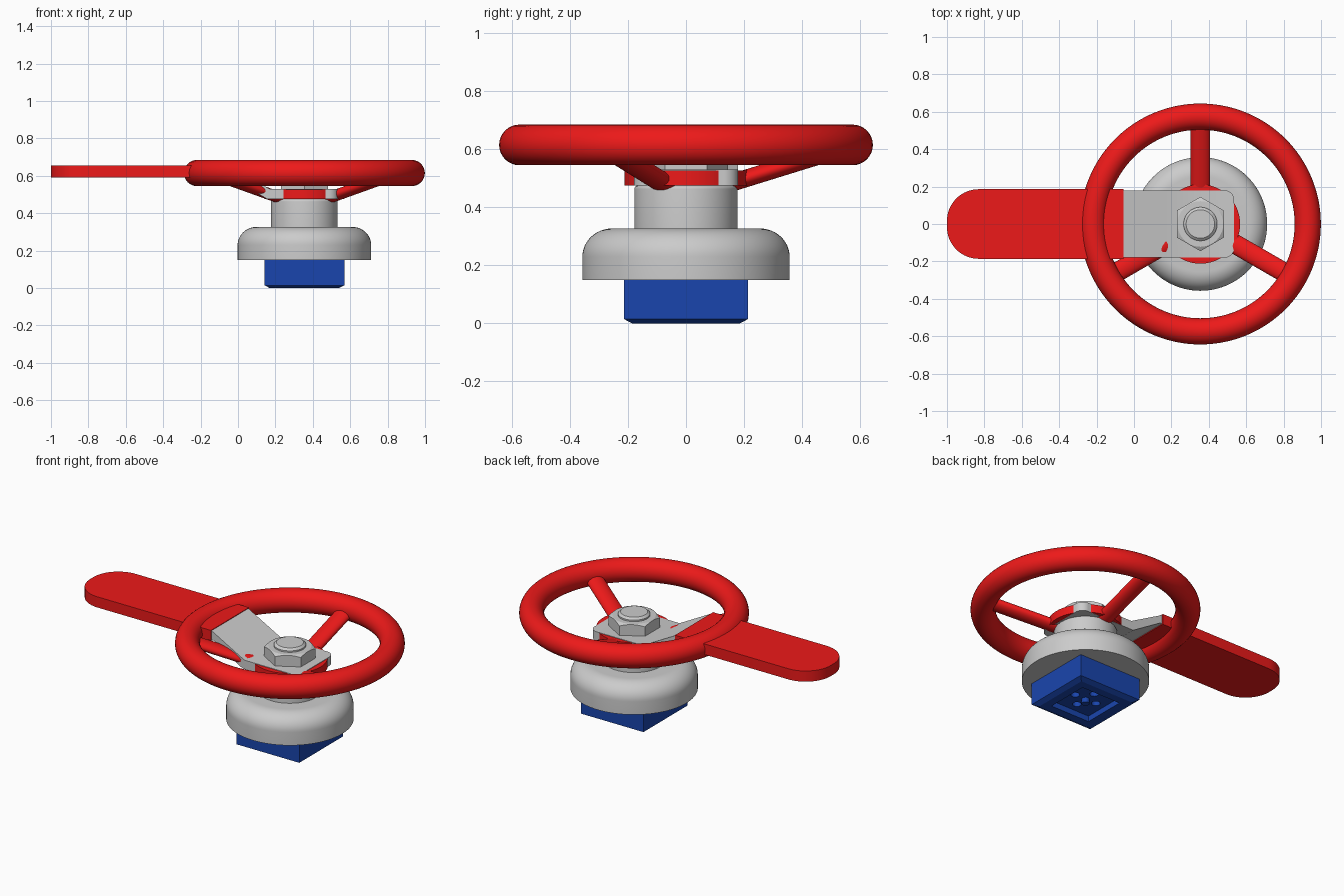
import bpy, bmesh
from math import cos, sin, pi, radians, atan2
from mathutils import Matrix, Vector

if "Cube" in bpy.data.objects:
    bpy.data.objects.remove(bpy.data.objects["Cube"])

CX = 0.355  # x of the valve axis


def material(name, color):
    m = bpy.data.materials.new(name)
    m.diffuse_color = color
    m.use_nodes = True
    m.node_tree.nodes["Principled BSDF"].inputs["Base Color"].default_value = m.diffuse_color
    return m


RED = material("red", (0.85, 0.01, 0.01, 1))
BLUE = material("blue", (0.01, 0.06, 0.42, 1))


def finish(bm, name, mat=None, smooth=True):
    bmesh.ops.recalc_face_normals(bm, faces=bm.faces)
    me = bpy.data.meshes.new(name)
    bm.to_mesh(me)
    bm.free()
    ob = bpy.data.objects.new(name, me)
    bpy.context.collection.objects.link(ob)
    if mat:
        me.materials.append(mat)
    if smooth:
        bpy.ops.object.select_all(action='DESELECT')
        ob.select_set(True)
        bpy.context.view_layer.objects.active = ob
        bpy.ops.object.shade_smooth_by_angle(angle=radians(30))
    return ob


def lathe(name, profile, mat=None, sides=96):
    # stack of rings around the valve axis, capped at both ends
    bm = bmesh.new()
    rings = [[bm.verts.new((CX + r * cos(2 * pi * i / sides), r * sin(2 * pi * i / sides), z))
              for i in range(sides)] for r, z in profile]
    for a, b in zip(rings, rings[1:]):
        for i in range(sides):
            j = (i + 1) % sides
            bm.faces.new((a[i], a[j], b[j], b[i]))
    bm.faces.new(rings[0])
    bm.faces.new(rings[-1])
    return finish(bm, name, mat)


def extrude(name, points, offset, mat=None, bevel=None):
    # extrude a flat outline; bevel = (edge test, radius)
    bm = bmesh.new()
    f = bm.faces.new([bm.verts.new(p) for p in points])
    ret = bmesh.ops.extrude_face_region(bm, geom=[f])
    bmesh.ops.translate(bm, vec=offset, verts=[v for v in ret["geom"] if isinstance(v, bmesh.types.BMVert)])
    if bevel:
        edges = [e for e in bm.edges if bevel[0](*[v.co for v in e.verts])]
        bmesh.ops.bevel(bm, geom=edges, offset=bevel[1], segments=16, profile=0.5, affect='EDGES')
    return finish(bm, name, mat)


def arc(cx, cz, rx, rz, a0, a1, n=12):
    return [(cx + rx * cos(a), cz + rz * sin(a))
            for a in (radians(a0 + (a1 - a0) * i / n) for i in range(n + 1))]


# Bonnet and neck
lathe("bonnet", [(0.357, 0.15)] + arc(0.255, 0.23, 0.102, 0.097, 0, 90))
lathe("neck", [(0.178, 0.3)] + arc(0.166, 0.463, 0.012, 0.012, 0, 90, 6))

# Wheel: hub, rim and three oval spokes
lathe("wheel_hub", [(0.212, 0.476), (0.212, 0.527)], RED)
bpy.ops.mesh.primitive_torus_add(location=(CX, 0, 0.615), major_radius=0.574, minor_radius=0.07,
                                 major_segments=128, minor_segments=32)
rim = bpy.context.object
rim.name = "wheel_rim"
rim.data.materials.append(RED)
bpy.ops.object.shade_smooth()

start, end = Vector((0.15, 0, 0.482)), Vector((0.57, 0, 0.612))
for k, deg in enumerate((90, 210, 330)):
    bm = bmesh.new()
    d = end - start
    turn = (Matrix.Translation((CX, 0, 0)) @ Matrix.Rotation(radians(deg), 4, 'Z')
            @ Matrix.Translation((start + end) / 2) @ Matrix.Rotation(pi / 2 - atan2(d.z, d.x), 4, 'Y')
            @ Matrix.Diagonal((0.03, 0.052, 1, 1)))
    bmesh.ops.create_cone(bm, cap_ends=True, segments=40, radius1=1, radius2=1, depth=d.length, matrix=turn)
    finish(bm, f"wheel_spoke_{k + 1}", RED)

# Bent handle plate with rounded outer corners
side = [(0.535, 0.53), (0.17, 0.53), (-0.055, 0.652), (-0.2, 0.652),
        (-0.2, 0.595), (-0.04, 0.595), (0.157, 0.475), (0.535, 0.475)]
extrude("handle_plate", [(x, -0.18, z) for x, z in side], (0, 0.36, 0), None,
        (lambda a, b: a.x > 0.5 and b.x > 0.5 and abs(a.z - b.z) > 0.01, 0.05))

# Red grip with a rounded end
grip = [(-0.055, -0.186), (-0.055, 0.186), (-1, 0.186), (-1, -0.186)]
extrude("handle_grip", [(x, y, 0.59) for x, y in grip], (0, 0, 0.066), RED,
        (lambda a, b: a.x < -0.9 and b.x < -0.9 and abs(a.z - b.z) > 0.01, 0.17))

# Hex nut: prism trimmed by a cone for the chamfered top
bm = bmesh.new()
bmesh.ops.create_cone(bm, cap_ends=True, segments=6, radius1=0.145, radius2=0.145, depth=0.072,
                      matrix=Matrix.Translation((CX, 0, 0.565)) @ Matrix.Rotation(pi / 6 * 0, 4, 'Z'))
# put corners on the y axis
if max(v.co.x for v in bm.verts) > CX + 0.14:
    bmesh.ops.rotate(bm, cent=(CX, 0, 0), matrix=Matrix.Rotation(pi / 6, 3, 'Z'), verts=bm.verts)
nut = finish(bm, "hex_nut", None, False)
trim = lathe("nut_chamfer_cutter", [(0.2, 0.51), (0.2, 0.555), (0.12, 0.602), (0.12, 0.603)])


def boolean(ob, cutter, op):
    m = ob.modifiers.new("cut", 'BOOLEAN')
    m.operation, m.object, m.solver = op, cutter, 'EXACT'
    bpy.context.view_layer.objects.active = ob
    bpy.ops.object.modifier_apply(modifier=m.name)
    bpy.data.objects.remove(cutter)


boolean(nut, trim, 'INTERSECT')

# Threaded stud end
lathe("stud", [(0.09, 0.5), (0.09, 0.61), (0.076, 0.622)])

# Blue square base with chamfered bottom rim
bm = bmesh.new()
loops = []
for h, z in ((0.185, 0), (0.214, 0.015), (0.214, 0.155)):
    loops.append([bm.verts.new((CX + sx * h, sy * h, z)) for sx, sy in ((-1, -1), (1, -1), (1, 1), (-1, 1))])
for a, b in zip(loops, loops[1:]):
    for i in range(4):
        j = (i + 1) % 4
        bm.faces.new((a[i], a[j], b[j], b[i]))
bm.faces.new(loops[0])
bm.faces.new(loops[-1])
base = finish(bm, "square_base", BLUE, False)

# Square recess with four holes and a centre pin in the underside
bm = bmesh.new()
bmesh.ops.create_cube(bm, size=1, matrix=Matrix.Translation((CX, 0, 0)) @ Matrix.Diagonal((0.27, 0.27, 0.07, 1)))
boolean(base, finish(bm, "recess_cutter", BLUE, False), 'DIFFERENCE')
for i in range(4):
    a = i * pi / 2
    bm = bmesh.new()
    bmesh.ops.create_cone(bm, cap_ends=True, segments=24, radius1=0.025, radius2=0.025, depth=0.12,
                          matrix=Matrix.Translation((CX + 0.075 * cos(a), 0.075 * sin(a), 0.03)))
    boolean(base, finish(bm, "hole_cutter", BLUE, False), 'DIFFERENCE')
lathe("centre_pin", [(0.022, 0.005), (0.022, 0.06)], BLUE, 24)
